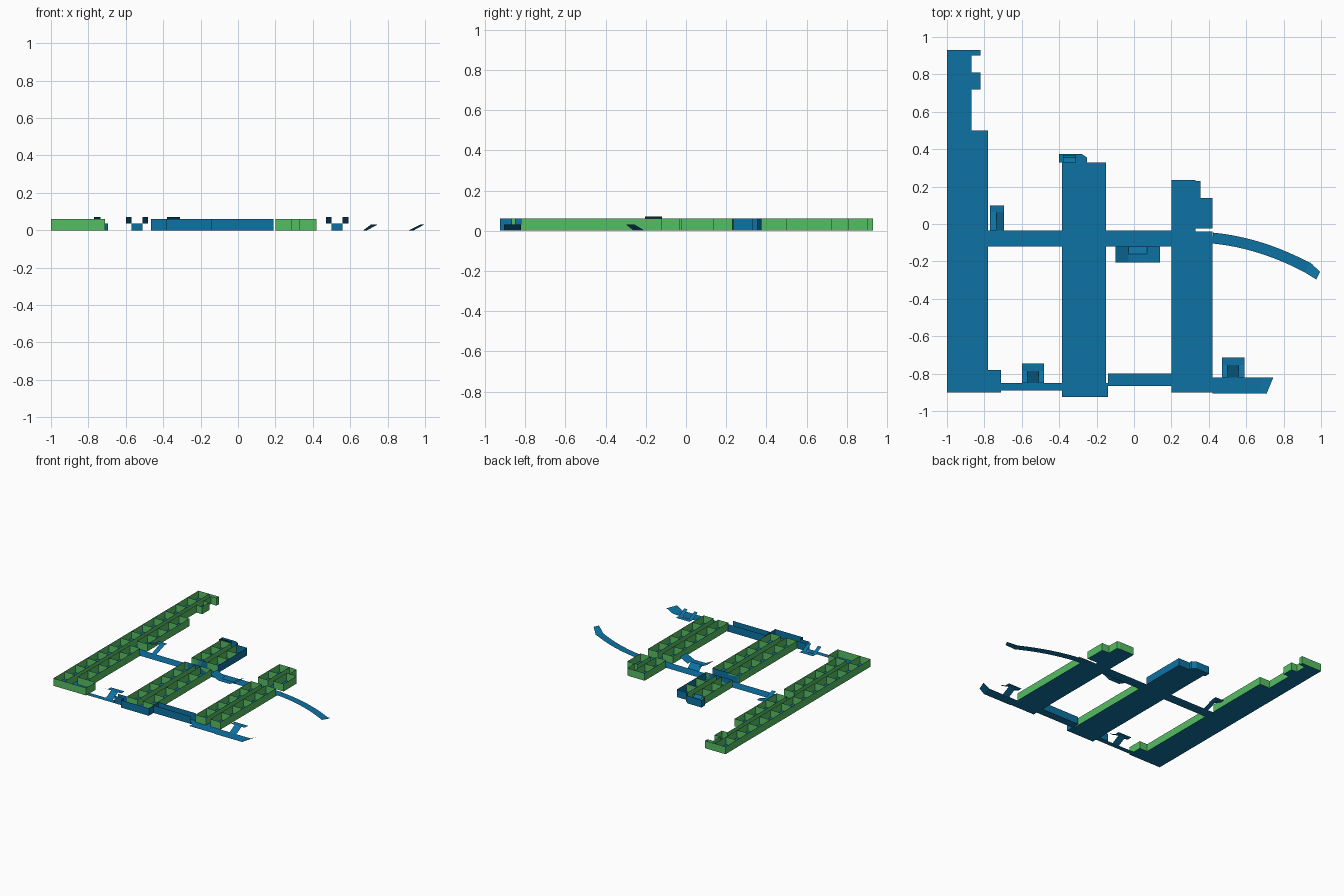
import bpy, bmesh, math

if "Cube" in bpy.data.objects:
    bpy.data.objects.remove(bpy.data.objects["Cube"], do_unlink=True)


def material(name, rgb):
    m = bpy.data.materials.new(name)
    m.use_nodes = True
    m.diffuse_color = (*rgb, 1)
    m.node_tree.nodes["Principled BSDF"].inputs["Base Color"].default_value = (*rgb, 1)
    return m


BLUE = material("floor blue", (0.004, 0.17, 0.37))
GREEN = material("wall green", (0.09, 0.51, 0.125))
H = 0.06  # wall height


def sheets(name, polys, mat):
    """One object made of flat polygons."""
    bm = bmesh.new()
    for p in polys:
        bm.faces.new([bm.verts.new(c) for c in p])
    me = bpy.data.meshes.new(name)
    bm.to_mesh(me)
    bm.free()
    me.materials.append(mat)
    ob = bpy.data.objects.new(name, me)
    bpy.context.collection.objects.link(ob)
    return ob


def rect(x0, x1, y0, y1, z=0.0):
    return [(x0, y0, z), (x1, y0, z), (x1, y1, z), (x0, y1, z)]


def wall(a, b):
    """Upright sheet whose outside is on the right of a -> b."""
    return [(*a, 0), (*b, 0), (*b, H), (*a, H)]


def path(*pts):
    return [wall(a, b) for a, b in zip(pts, pts[1:])]


def rooms(x0, x1, y0, y1, n):
    """Row of n rooms: closed outline plus cross partitions."""
    out = path((x0, y0), (x1, y0), (x1, y1), (x0, y1), (x0, y0))
    for i in range(1, n):
        y = y0 + (y1 - y0) * i / n
        out.append(wall((x0, y), (x1, y)))
    return out


# Floors of the three wings
sheets("left_wing_floor", [
    rect(-1, -.78, -.9, .5), rect(-1, -.87, .5, .93), rect(-.78, -.71, -.9, -.78),
    rect(-.87, -.82, .72, .81), rect(-.87, -.82, .9, .93)], BLUE)
sheets("middle_wing_floor", [
    rect(-.385, -.15, -.85, .33), rect(-.385, -.14, -.925, -.85),
    [(-.4, .33, 0), (-.25, .33, 0), (-.25, .355, 0), (-.28, .375, 0), (-.4, .375, 0)]], BLUE)
sheets("right_wing_floor", [
    rect(.2, .42, -.9, -.04), rect(.2, .33, -.04, .235), rect(.33, .42, -.025, .14),
    rect(.33, .355, .14, .23)], BLUE)

# Green room walls, two rows along a central passage
sheets("left_wing_walls",
       rooms(-1, -.905, -.9, .93, 13) + rooms(-.87, -.78, -.78, -.12, 5)
       + rooms(-.87, -.78, -.03, .5, 4)
       + path((-.905, -.9), (-.71, -.9), (-.71, -.78), (-.78, -.78))
       + path((-.87, .5), (-.87, .72), (-.82, .72), (-.82, .81), (-.87, .81),
              (-.87, .9), (-.82, .9), (-.82, .93), (-.905, .93)), GREEN)
sheets("middle_wing_walls",
       rooms(-.385, -.29, -.85, -.12, 5) + rooms(-.245, -.15, -.85, -.12, 5)
       + rooms(-.385, -.29, -.035, .33, 3)
       + path((-.15, -.035), (-.245, -.035), (-.245, .33))
       + [wall((-.245, y), (-.15, y)) for y in (.09, .21)], GREEN)
sheets("right_wing_walls",
       rooms(.2, .29, -.82, -.12, 5) + rooms(.33, .42, -.82, -.12, 5)
       + rooms(.2, .29, -.035, .235, 2) + rooms(.33, .42, -.025, .14, 1)
       + path((.33, .14), (.355, .14), (.355, .23), (.33, .235), (.29, .235)), GREEN)

# Blue walls of the hall ends and connecting halls
sheets("middle_wing_back_walls",
       path((-.15, -.035), (-.15, .33), (-.25, .33), (-.25, .355), (-.28, .375),
            (-.4, .375), (-.4, .33), (-.385, .33)), BLUE)
sheets("front_hall_walls",
       path((-.385, -.89), (-.385, -.925), (-.14, -.925), (-.14, -.865), (.19, -.865))
       + path((.19, -.8), (-.14, -.8), (-.14, -.85), (-.15, -.85))
       + path((-.465, -.89), (-.385, -.89)) + path((-.385, -.85), (-.465, -.85)), BLUE)
sheets("middle_hall_walls",
       path((-.385, -.12), (-.15, -.12)) + path((-.15, -.035), (-.385, -.035)), BLUE)

# Flat connecting walkways
sheets("walkways", [
    rect(-.78, -.385, -.12, -.035), rect(-.15, .2, -.12, -.035),
    rect(-.71, -.385, -.89, -.85), rect(-.14, .2, -.865, -.8),
    [(.42, -.905, 0), (.67, -.905, 0), (.69, -.82, 0), (.42, -.82, 0)]], BLUE)
sheets("front_walkway_ramp",
       [[(.67, -.905, 0), (.71, -.905, .03), (.745, -.82, .03), (.69, -.82, 0)]], BLUE)

# Curved walkway bending forward, with a rising tip
curve, N = [], 12
for i in range(N + 1):
    t = i / N
    a = -.12 - .42 * t
    cx, cy = .42 + .52 * t, -.075 - .05 * t - .115 * t * t
    ox, oy = -math.sin(a) * .029, math.cos(a) * .029
    curve.append(((cx - ox, cy - oy, 0), (cx + ox, cy + oy, 0)))
sheets("curved_walkway",
       [[a[0], b[0], b[1], a[1]] for a, b in zip(curve, curve[1:])], BLUE)
sheets("curved_walkway_ramp",
       [[(.915, -.26, 0), (.975, -.297, .03), (.995, -.255, .03), (.94, -.205, 0)]], BLUE)


def ramp(x0, x1, y0, y1, z0, z1):
    """Sheet rising along y from z0 to z1."""
    return [(x0, y0, z0), (x1, y0, z0), (x1, y1, z1), (x0, y1, z1)]


# Stairs: one flight up to a landing, then flights doubling back
for name, x, y in (("left_stairs", -.54, -.85), ("right_stairs", .53, -.82)):
    sheets(name, [
        ramp(x - .03, x + .03, y, y + .065, 0, .035),
        rect(x - .06, x + .06, y + .065, y + .105, .035),
        ramp(x - .06, x - .03, y, y + .065, .07, .035),
        ramp(x + .03, x + .06, y, y + .065, .07, .035)], BLUE)
sheets("side_stairs", [
    ramp(-.735, -.695, -.035, .065, 0, .035),
    rect(-.77, -.695, .065, .1, .035),
    ramp(-.77, -.735, -.035, .065, .07, .035)], BLUE)
sheets("centre_stairs", [
    [(-.03, -.16, .035), (.07, -.16, .035), (.07, -.12, 0), (-.03, -.12, 0)],
    rect(-.03, .07, -.205, -.16, .035),
    [(-.1, -.205, .07), (-.03, -.205, .035), (-.03, -.12, .035), (-.1, -.12, .07)],
    [(.07, -.205, .035), (.14, -.205, .07), (.14, -.12, .07), (.07, -.12, .035)]], BLUE)
sheets("back_stairs", [
    ramp(-.38, -.31, .33, .355, .07, .05), rect(-.38, -.31, .355, .37, .05)], BLUE)
